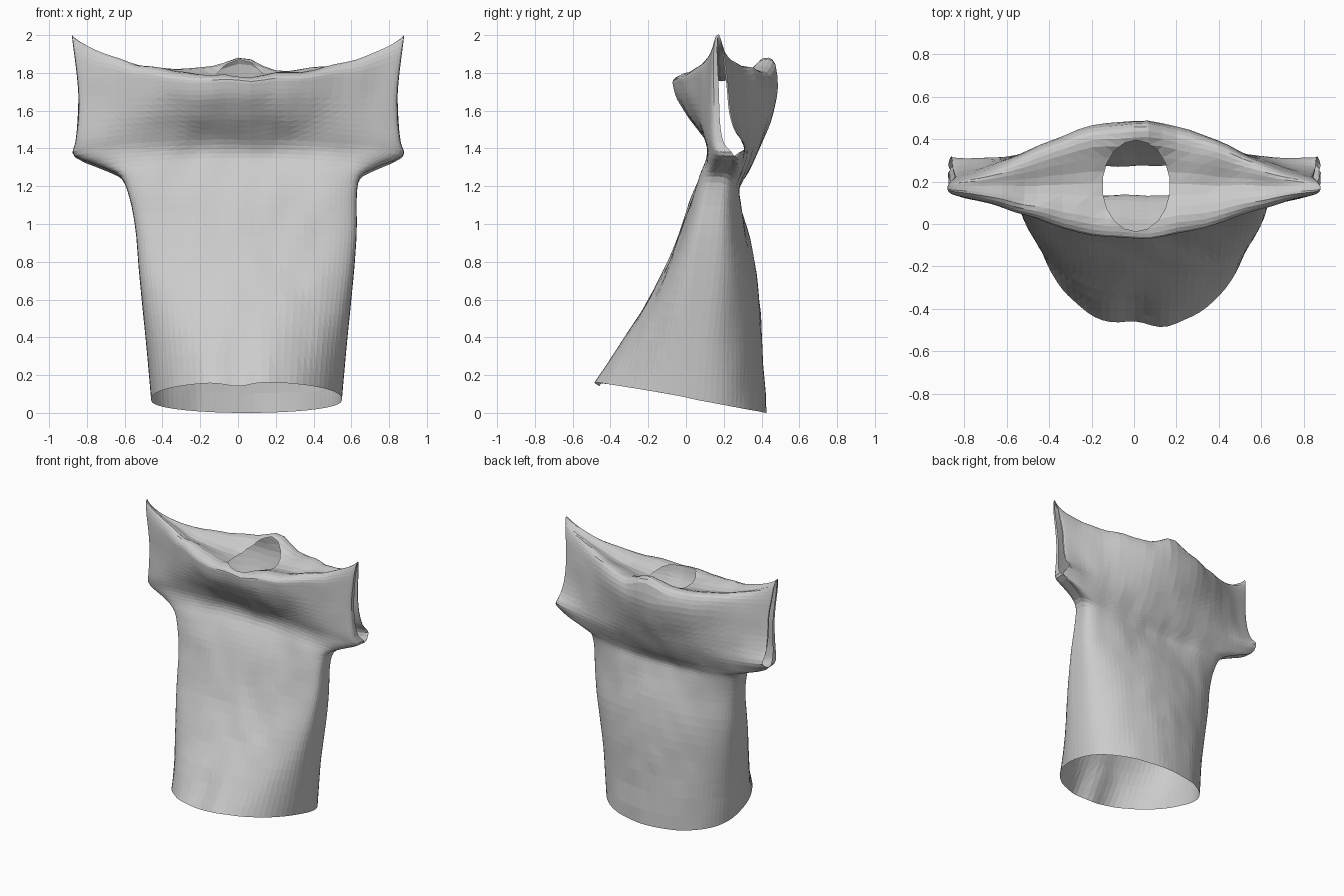
import bpy, bmesh, math
from mathutils import Vector, noise

default = bpy.data.objects.get("Cube")
if default:
    bpy.data.objects.remove(default, do_unlink=True)

COLUMNS = 40      # faces across the shirt
STEPS = 3         # faces between two profile stations

# Each station: centre height, centre depth, flat panel depth,
# side height, side depth, half width
# Front panel, from hem to chest fold
front = [
    (.165, -.495, -.495, .07, .05, .505), (.4, -.335, -.335, .35, .07, .53),
    (.6, -.205, -.205, .57, .09, .552), (.8, -.095, -.095, .78, .115, .572),
    (1.0, -.02, -.02, 1.0, .14, .588), (1.15, .035, .015, 1.14, .16, .602),
    (1.26, .09, .045, 1.25, .19, .635), (1.35, .135, .07, 1.3, .23, .73),
    (1.42, .125, .08, 1.36, .255, .87), (1.5, .07, .088, 1.43, .2, .862),
    (1.58, .005, .095, 1.54, .18, .848), (1.66, -.05, .1, 1.68, .175, .845),
    (1.73, -.068, .105, 1.8, .17, .855),
]
# Shoulder panel, from front ridge to back ridge
shoulders = [
    (1.77, -.06, .115, 1.92, .165, .87), (1.785, .02, .14, 2.0, .17, .88),
    (1.75, .19, .175, 1.99, .18, .877), (1.8, .37, .21, 1.95, .19, .87),
]
# Back panel, from back ridge to armpit
back_upper = [
    (1.8, .455, .24, 1.86, .2, .86), (1.72, .488, .255, 1.73, .215, .845),
    (1.58, .46, .27, 1.58, .23, .848), (1.46, .415, .285, 1.48, .265, .855),
    (1.35, .365, .3, 1.41, .32, .862),
]
# Back centre line and panel below the armpit, sharing the front side seam
back_lower = [
    (1.27, .325, .305), (1.22, .295, .305), (1.17, .275, .307),
    (1.1, .29, .312), (.98, .32, .322), (.8, .363, .363),
    (.6, .387, .387), (.38, .403, .403), (0, .425, .425),
]
seam_count = len(back_lower)
back = back_upper + [c + front[seam_count - 1 - i][3:] for i, c in enumerate(back_lower)]
stations = [Vector(s) for s in front + shoulders + back]


def smooth(lo, hi, value):
    t = min(max((value - lo) / (hi - lo), 0), 1)
    return t * t * (3 - 2 * t)


def spline(points, steps):
    """Pass a smooth curve through the stations."""
    result = []
    for i in range(len(points) - 1):
        a, b = points[max(i - 1, 0)], points[i]
        c, d = points[i + 1], points[min(i + 2, len(points) - 1)]
        for k in range(steps):
            t = k / steps
            result.append(b + (c - a) * (t / 2)
                          + (a * 2 - b * 5 + c * 4 - d) * (t * t / 2)
                          + (b * 3 - a - c * 3 + d) * (t ** 3 / 2))
    return result + [points[-1]]


def cloth_point(row, column):
    """Place one point: a boxy panel plus a narrower bulge along the centre."""
    zc, yc, panel, zs, ys, width = row
    angle = math.pi * (column / COLUMNS - .5)
    swell = max(math.cos(angle), 0)
    is_front = yc < ys
    # the front is boxier than the back, and the hem is the roundest
    roundness = 1 - .6 * smooth(.1, .9, zc) if is_front else .85 - .2 * smooth(.2, 1.1, zc)
    z = zs + (zc - zs) * swell ** (.85 + .65 * smooth(1.1, 1.5, zc))
    x = width * math.sin(angle) + .045 * (1 - smooth(.9, 1.45, z))
    y = ys + (panel - ys) * swell ** roundness + (yc - panel) * swell ** 4.2
    if is_front:
        # hem dent
        dent = math.exp(-(x / .09) ** 2) * (1 - smooth(.1, .6, z))
        y += .035 * dent
        z -= .025 * dent
    else:
        # collar raised behind the neck
        z += .07 * math.exp(-(x / .13) ** 2) * smooth(.28, .4, y) * smooth(1.73, 1.79, z)
    wrinkle = noise.noise(Vector((x * 7, y * 7, z * 5)))
    y += .01 * wrinkle * swell
    z += .015 * wrinkle * smooth(1.3, 1.7, z) * swell
    return Vector((x, y, z))


# Shirt cloth: one sheet running up the front, over the shoulders, down the back
rows = spline(stations, STEPS)
grid = [[cloth_point(r, c) for c in range(COLUMNS + 1)] for r in rows]
# Side seams join front and back up to the sleeve openings
for i in range((seam_count - 1) * STEPS + 1):
    for side in (0, COLUMNS):
        grid[-1 - i][side] = grid[i][side].copy()

bm = bmesh.new()
verts = [[bm.verts.new(p) for p in line] for line in grid]
for low, high in zip(verts, verts[1:]):
    for c in range(COLUMNS):
        bm.faces.new((low[c], low[c + 1], high[c + 1], high[c]))
bmesh.ops.remove_doubles(bm, verts=bm.verts, dist=.0005)
bmesh.ops.triangulate(bm, faces=bm.faces)

# Neck opening: slice the shoulder panel along an ellipse and drop the inside
neck, rx, ry = Vector((.01, .18)), .157, .212
SIDES = 18


def faces_near_neck(reach):
    found = []
    for f in bm.faces:
        c = f.calc_center_median()
        if c.z > 1.68 and math.hypot((c.x - neck.x) / rx, (c.y - neck.y) / ry) < reach:
            found.append(f)
    return found


for i in range(SIDES):
    a = math.tau * i / SIDES
    near = faces_near_neck(1.4)
    geom = near + list({e for f in near for e in f.edges}) + list({v for f in near for v in f.verts})
    bmesh.ops.bisect_plane(bm, geom=geom, dist=.0001,
                           plane_co=(neck.x + rx * math.cos(a), neck.y + ry * math.sin(a), 0),
                           plane_no=(math.cos(a) / rx, math.sin(a) / ry, 0))
bmesh.ops.delete(bm, geom=faces_near_neck(1), context='FACES')

bmesh.ops.triangulate(bm, faces=bm.faces)
mesh = bpy.data.meshes.new("shirt")
bm.to_mesh(mesh)
bm.free()
shirt = bpy.data.objects.new("shirt", mesh)
bpy.context.collection.objects.link(shirt)

# Plain grey fabric
fabric = bpy.data.materials.new("light_grey_fabric")
fabric.use_nodes = True
colour = (.6, .6, .6, 1)
fabric.diffuse_color = colour
fabric.node_tree.nodes["Principled BSDF"].inputs["Base Color"].default_value = colour
mesh.materials.append(fabric)
